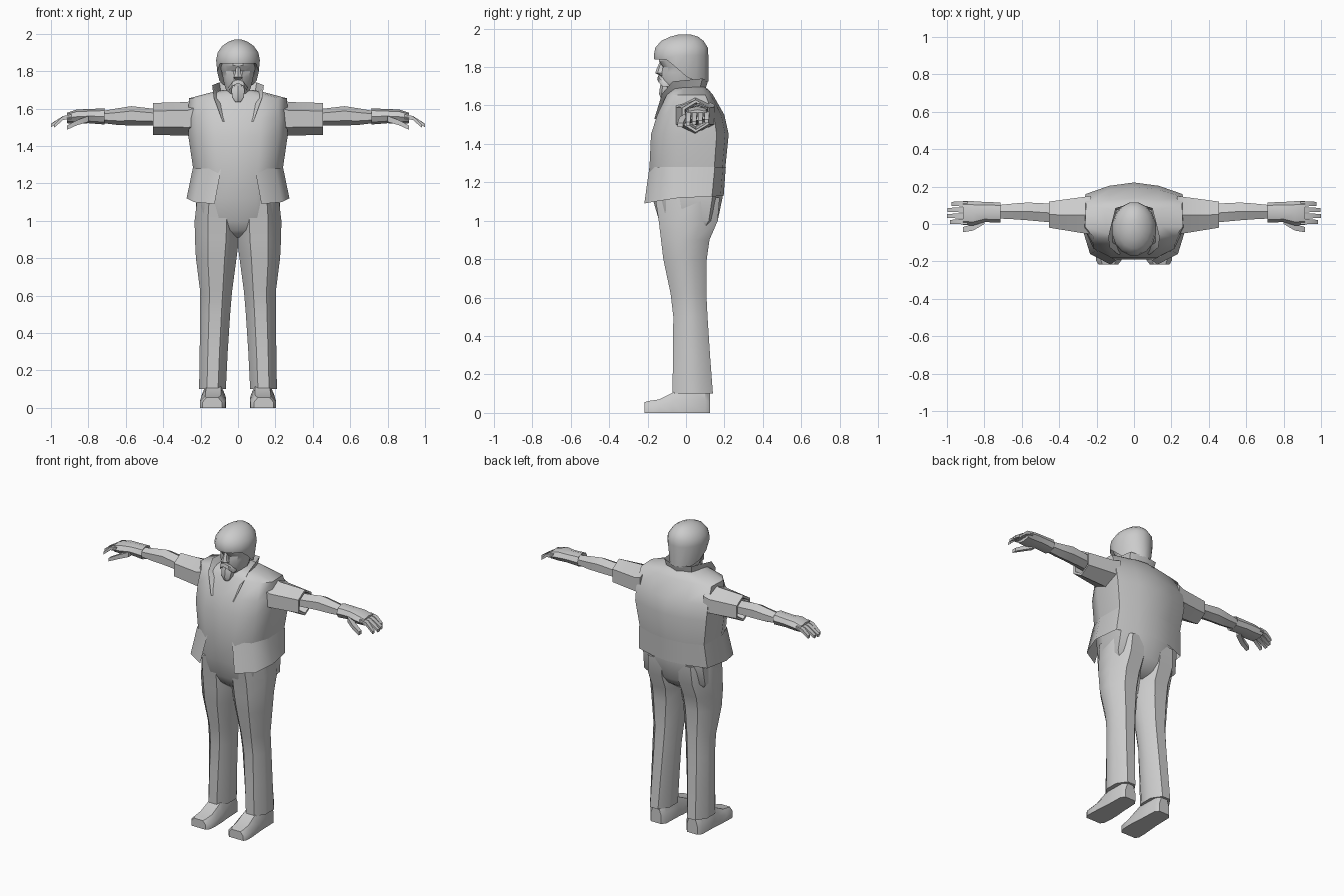
import bpy, bmesh, math
from mathutils import Vector

grey = bpy.data.materials.new("plain grey")
grey.diffuse_color = (0.6, 0.6, 0.6, 1)


def finish(name, bm, mirror=True, angle=38, recalc=True):
    if recalc:
        bmesh.ops.recalc_face_normals(bm, faces=bm.faces)
    me = bpy.data.meshes.new(name)
    bm.to_mesh(me)
    bm.free()
    me.materials.append(grey)
    ob = bpy.data.objects.new(name, me)
    bpy.context.collection.objects.link(ob)
    if mirror:
        mod = ob.modifiers.new("mirror", 'MIRROR')
        mod.use_clip = True
    bpy.ops.object.select_all(action='DESELECT')
    ob.select_set(True)
    bpy.context.view_layer.objects.active = ob
    bpy.ops.object.shade_smooth_by_angle(angle=math.radians(angle))
    return ob


def loft(name, rings, closed=True, caps=(True, True), mirror=True, angle=38):
    """Skin a list of equal-length point rings."""
    bm = bmesh.new()
    rows = [[bm.verts.new(p) for p in r] for r in rings]
    n = len(rows[0])
    for a, b in zip(rows, rows[1:]):
        for i in range(n if closed else n - 1):
            j = (i + 1) % n
            bm.faces.new((a[i], a[j], b[j], b[i]))
    if closed and caps[0]:
        bm.faces.new(rows[0][::-1])
    if closed and caps[1]:
        bm.faces.new(rows[-1])
    return finish(name, bm, mirror, angle)


def level(z, x0, x1, y0, y1, n=8, p=0.75, turn=0.5):
    """Horizontal rounded ring inside a bounding box."""
    out = []
    for i in range(n):
        t = 2 * math.pi * (i + turn) / n
        c, s = math.cos(t), math.sin(t)
        k = 1 / max(abs(c), abs(s)) if p < 0.7 else 1 / math.cos(math.pi / n)
        c, s = (max(-1, min(1, v * k)) for v in (c, s))
        out.append(((x0 + x1) / 2 + c * (x1 - x0) / 2, (y0 + y1) / 2 + s * (y1 - y0) / 2, z))
    return out


def section(x, y0, y1, z0, z1, n=6):
    """Ring across the arm, at a given x."""
    return [(x, (y0 + y1) / 2 + math.sin(2 * math.pi * i / n) * (y1 - y0) / 2 * (1.15 if n == 6 else 1),
             (z0 + z1) / 2 + math.cos(2 * math.pi * i / n) * (z1 - z0) / 2) for i in range(n)]


# Torso and hips: one closed half-outline per height
def torso_ring(z, w, f, b):
    half = [(0, f), (.45 * w, f), (.82 * w, f * .72), (w, f * .15),
            (.98 * w, b * .72), (.5 * w, b * .92), (0, b)]
    return [(x, y, z) for x, y in half] + [(-x, y, z) for x, y in half[-2:0:-1]]


loft("torso", [torso_ring(*r) for r in (
    (.91, .10, -.07, .07), (.95, .19, -.115, .125), (1.0, .228, -.14, .165),
    (1.12, .222, -.175, .19), (1.28, .24, -.19, .205), (1.45, .265, -.182, .222),
    (1.55, .267, -.15, .20), (1.655, .262, -.10, .14), (1.685, .15, -.08, .115),
    (1.70, .08, -.05, .09))], mirror=False, angle=50)

# Open lower panels of the vest
loft("vest_skirt", [
    [(.09, -.19, 1.28), (.2, -.142, 1.28), (.242, -.03, 1.28),
     (.238, .15, 1.28), (.122, .192, 1.28), (0, .207, 1.28)],
    [(.125, -.217, 1.09), (.235, -.16, 1.10), (.275, -.03, 1.12),
     (.25, .135, 1.125), (.122, .18, 1.13), (0, .196, 1.13)]],
    closed=False, angle=50)

# Upright collar running down to the chest
loft("collar", [
    [(0, .10, 1.68), (.09, .07, 1.68), (.095, -.05, 1.66), (.085, -.11, 1.62), (.07, -.155, 1.53)],
    [(0, .115, 1.73), (.10, .085, 1.74), (.138, -.07, 1.725), (.13, -.125, 1.66), (.082, -.165, 1.53)]],
    closed=False)

# Trouser legs
loft("trouser_leg", [level(*r) for r in (
    (.10, .065, .208, -.07, .14), (.30, .055, .205, -.068, .125),
    (.50, .042, .202, -.066, .112), (.62, .032, .202, -.08, .106),
    (.80, .008, .225, -.118, .108), (.90, -.005, .23, -.13, .122),
    (1.0, -.01, .232, -.142, .165), (1.12, 0, .218, -.16, .175))], angle=44)

# Shoes: rings running from heel to toe
def shoe_ring(y, x0, x1, h):
    c = (x1 - x0) * .2
    return [(x0, y, 0), (x1, y, 0), (x1, y, h * .55), (x1 - c, y, h), (x0 + c, y, h), (x0, y, h * .55)]


loft("shoe", [shoe_ring(*r) for r in (
    (.125, .095, .17, .10), (.10, .075, .19, .13), (-.02, .07, .193, .13),
    (-.07, .065, .197, .105), (-.14, .063, .203, .07), (-.195, .068, .203, .062),
    (-.217, .085, .19, .055))])

# Short sleeves, turned in at the open end
loft("sleeve", [section(*r) for r in (
    (.23, -.055, .15, 1.45, 1.655), (.27, -.05, .145, 1.455, 1.635),
    (.455, -.02, .12, 1.46, 1.63), (.455, -.005, .11, 1.475, 1.615),
    (.36, 0, .105, 1.49, 1.60))], caps=(True, False))

# Bare arms
loft("arm", [section(*r) for r in (
    (.30, .0, .11, 1.495, 1.60), (.46, .01, .11, 1.51, 1.60), (.57, .02, .115, 1.51, 1.613),
    (.64, .025, .11, 1.512, 1.602), (.74, .03, .1, 1.525, 1.585))])

# Glove cuff and palm
loft("glove", [section(*r, n=8) for r in (
    (.73, .03, .095, 1.535, 1.58), (.715, .008, .115, 1.515, 1.602),
    (.80, .01, .118, 1.522, 1.597), (.86, -.008, .122, 1.518, 1.596),
    (.915, -.005, .122, 1.522, 1.578))])


# Fingers and thumb as short tapered bent tubes
def digit(name, path, r):
    rings = []
    for i, (x, y, z) in enumerate(path):
        s = r * (1 - .15 * i)
        rings.append([(x, y + dy * s, z + dz * s) for dy, dz in
                      ((-1, -.8), (1, -.8), (1, .8), (-1, .8))])
    loft(name, rings)


for i, (y, tip) in enumerate(((.012, .985), (.042, 1.0), (.073, .997), (.104, .975))):
    digit(f"finger_{i + 1}", [(.89, y, 1.557), (.935, y * 1.04, 1.55), (tip, y * 1.05 - .002, 1.505 + .004 * i)], .0155)
digit("thumb", [(.80, .02, 1.545), (.86, -.018, 1.525), (.915, -.03, 1.498)], .02)

# Head and neck
loft("head", [level(z, -w, w, f, b, 12) for z, w, f, b in (
    (1.60, .07, -.06, .08), (1.67, .065, -.085, .075), (1.69, .06, -.115, .075),
    (1.73, .074, -.128, .085), (1.77, .082, -.125, .09), (1.80, .088, -.12, .09),
    (1.83, .095, -.14, .09), (1.87, .095, -.14, .09))], mirror=False, angle=30)

# Helmet with a rim that drops behind the ears
def helmet_rim(inset, lift):
    out = []
    for x, y, z in level(1.84, -.114 + inset, .114 - inset, -.165 + inset, .116 - inset, 16):
        t = max(0, min(1, (y + .10) / .13))
        out.append((x * (1 - .2 * t * t), y, 1.84 - .115 * t + lift))
    return out


loft("helmet", [helmet_rim(.02, .02), helmet_rim(0, 0)] + [
    level(z, -w, w, f, b, 16) for z, w, f, b in (
        (1.86, .117, -.168, .116), (1.90, .109, -.16, .114), (1.935, .084, -.13, .092),
        (1.957, .053, -.085, .064), (1.969, .02, -.04, .025))], mirror=False, angle=50)

# Face details: nose, cheek ridge, moustache and pointed beard
loft("nose", [level(z, -w, w, f, -.10, 6) for z, w, f in (
    (1.755, .016, -.135), (1.768, .024, -.16), (1.785, .016, -.155), (1.83, .009, -.135))], mirror=False)
loft("moustache", [
    [(0, -.145, 1.755), (0, -.15, 1.735), (0, -.11, 1.735), (0, -.11, 1.755)],
    [(.03, -.14, 1.745), (.032, -.142, 1.72), (.035, -.09, 1.72), (.03, -.09, 1.745)],
    [(.05, -.115, 1.715), (.048, -.118, 1.695), (.05, -.08, 1.70), (.05, -.08, 1.715)]],
    caps=(False, True))
loft("beard", [level(z, -w, w, f, b, 6) for z, w, f, b in (
    (1.635, .014, -.13, -.105), (1.66, .03, -.14, -.08), (1.70, .036, -.135, -.07),
    (1.72, .028, -.13, -.08))], mirror=False)
